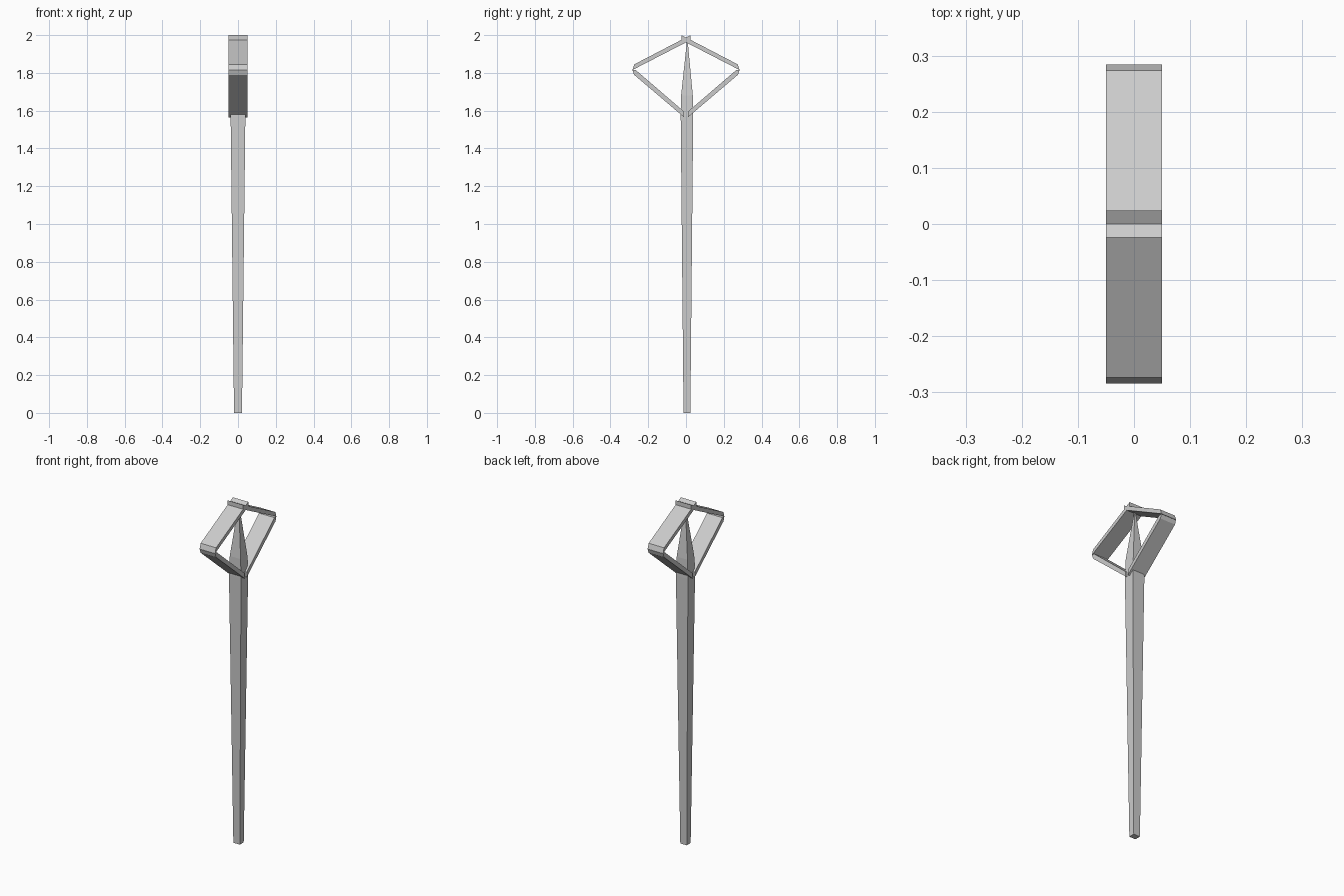
import bpy, bmesh

if "Cube" in bpy.data.objects:
    bpy.data.objects.remove(bpy.data.objects["Cube"])


def make_object(name, bm):
    bmesh.ops.recalc_face_normals(bm, faces=bm.faces[:])
    mesh = bpy.data.meshes.new(name)
    bm.to_mesh(mesh)
    bm.free()
    obj = bpy.data.objects.new(name, mesh)
    bpy.context.collection.objects.link(obj)
    return obj


def strip(name, profile, half_width=0.05):
    """Extrude a (y, z) side profile along x and mirror it front to back."""
    bm = bmesh.new()
    face = bm.faces.new([bm.verts.new((-half_width, y, z)) for y, z in profile])
    ext = bmesh.ops.extrude_face_region(bm, geom=[face])
    moved = [v for v in ext["geom"] if isinstance(v, bmesh.types.BMVert)]
    bmesh.ops.translate(bm, verts=moved, vec=(2 * half_width, 0, 0))
    obj = make_object(name, bm)
    mod = obj.modifiers.new("Mirror", "MIRROR")
    mod.use_axis = (False, True, False)
    mod.use_mirror_merge = False
    return obj


# Four-sided shaft: rings of (z, half x, half y), closed to a point at the top
bm = bmesh.new()
centre_y = 0.005
rings = []
for z, hx, hy in [(0, 0.021, 0.018), (1.57, 0.039, 0.033), (1.68, 0.035, 0.031)]:
    rings.append([bm.verts.new((sx * hx, centre_y + sy * hy, z))
                  for sx, sy in [(-1, -1), (1, -1), (1, 1), (-1, 1)]])
tip = bm.verts.new((0, 0.007, 1.988))
bm.faces.new(rings[0])
for i in range(4):
    j = (i + 1) % 4
    for low, high in zip(rings, rings[1:]):
        bm.faces.new((low[i], low[j], high[j], high[i]))
    bm.faces.new((rings[-1][i], rings[-1][j], tip))
make_object("pointed_shaft", bm)

# Diamond frame: upper strips cross at the top, lower strips meet the shaft
strip("upper_frame_strips",
      [(-0.024, 2.0), (0.274, 1.845), (0.284, 1.815), (-0.024, 1.974)])
strip("lower_frame_strips",
      [(0.01, 1.595), (0.266, 1.815), (0.283, 1.814), (0.275, 1.79), (0.01, 1.565)])
